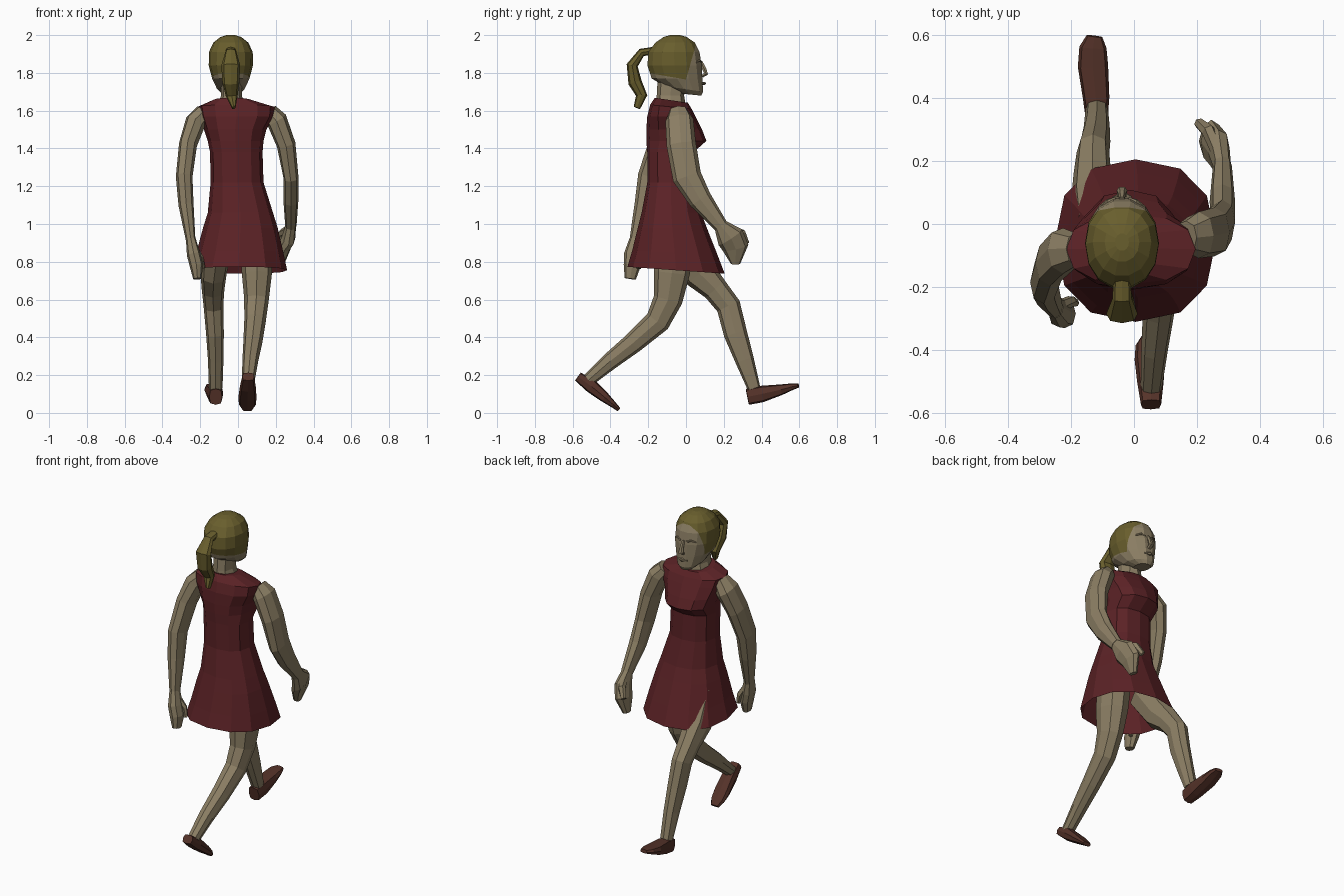
import bpy, bmesh, math
from mathutils import Vector


def material(name, rgb):
    m = bpy.data.materials.new(name)
    m.diffuse_color = (*rgb, 1)
    return m


SKIN = material("skin", (0.26, 0.21, 0.127))
RED = material("dark_red", (0.105, 0.016, 0.019))
HAIR = material("olive_blond", (0.14, 0.112, 0.026))
BROWN = material("shoe_brown", (0.09, 0.032, 0.022))


def loft(name, rings, mats, cap_start=True, cap_end=True):
    """Skin a list of equal-length point rings."""
    bm = bmesh.new()
    rows = [[bm.verts.new(p) for p in ring] for ring in rings]
    n = len(rows[0])
    for a, b in zip(rows, rows[1:]):
        for i in range(n):
            j = (i + 1) % n
            bm.faces.new((a[i], a[j], b[j], b[i]))
    if cap_start:
        bm.faces.new(rows[0])
    if cap_end:
        bm.faces.new(rows[-1])
    bmesh.ops.recalc_face_normals(bm, faces=bm.faces[:])
    me = bpy.data.meshes.new(name)
    bm.to_mesh(me)
    bm.free()
    for m in mats:
        me.materials.append(m)
    ob = bpy.data.objects.new(name, me)
    bpy.context.collection.objects.link(ob)
    return ob


def spow(v, p):
    return math.copysign(abs(v) ** p, v)


def level(z, x0, x1, y0, y1, tilt=0.0, n=12, p=0.85):
    """Rounded horizontal ring filling a box; tilt lifts it along y."""
    cx, cy, rx, ry = (x0 + x1) / 2, (y0 + y1) / 2, (x1 - x0) / 2, (y1 - y0) / 2
    out = []
    for i in range(n):
        a = 2 * math.pi * i / n
        y = cy + ry * spow(math.sin(a), p)
        out.append(Vector((cx + rx * spow(math.cos(a), p), y, z + tilt * (y - cy))))
    return out


def tube(name, path, mat, n=8, p=0.85):
    """Limb along (x, y, z, half width, half depth) stations."""
    pts = [Vector(s[:3]) for s in path]
    rings = []
    for i, s in enumerate(path):
        d = Vector()
        if i > 0:
            d += (pts[i] - pts[i - 1]).normalized()
        if i < len(pts) - 1:
            d += (pts[i + 1] - pts[i]).normalized()
        d.normalize()
        u = (Vector((1, 0, 0)) - d * d.x).normalized()
        v = d.cross(u)
        rings.append([pts[i] + u * s[3] * spow(math.cos(a), p) + v * s[4] * spow(math.sin(a), p)
                      for a in (2 * math.pi * k / n for k in range(n))])
    return loft(name, rings, [mat])


# Sleeveless dress with flared skirt, open at the hem
loft("dress", [
    level(0.755, -0.25, 0.26, -0.31, 0.205, -0.07),
    level(0.85, -0.22, 0.24, -0.285, 0.165, -0.04),
    level(0.98, -0.185, 0.21, -0.255, 0.11),
    level(1.06, -0.16, 0.185, -0.235, 0.08),
    level(1.22, -0.145, 0.135, -0.205, 0.045),
    level(1.38, -0.148, 0.13, -0.205, 0.04),
    level(1.44, -0.16, 0.135, -0.21, 0.108),
    level(1.50, -0.18, 0.15, -0.21, 0.085),
    level(1.57, -0.205, 0.19, -0.205, 0.05),
    level(1.62, -0.215, 0.195, -0.19, 0.03, -0.1),
    level(1.655, -0.13, 0.065, -0.165, 0.01, -0.15),
], [RED], cap_start=False)

# Neck
loft("neck", [
    level(1.62, -0.11, 0.04, -0.16, 0.0, n=8),
    level(1.68, -0.09, 0.02, -0.155, -0.01, n=8),
    level(1.77, -0.09, 0.02, -0.15, 0.0, n=8),
], [SKIN])

# Head, cut along the hairline, hair behind and above it
X = -0.038
head = loft("head", [
    level(z, X - r, X + r, a, b, t, n=14, p=0.95) for z, r, a, b, t in (
        (1.685, 0.042, -0.03, 0.082, -0.1), (1.715, 0.073, -0.115, 0.093, -0.15),
        (1.77, 0.099, -0.185, 0.09, 0), (1.84, 0.117, -0.208, 0.086, 0),
        (1.91, 0.116, -0.202, 0.075, 0), (1.96, 0.093, -0.165, 0.05, 0),
        (1.99, 0.055, -0.12, 0.005, 0), (2.0, 0.022, -0.085, -0.03, 0))],
    [SKIN, HAIR])
bm = bmesh.new()
bm.from_mesh(head.data)
planes = [(Vector((0, 0.055, 1.96)), Vector((0, -0.96, 0.27)).normalized()),
          (Vector((0, 0.0, 1.765)), Vector((0, 0.17, 0.985)).normalized())]
for co, no in planes:
    bmesh.ops.bisect_plane(bm, geom=bm.verts[:] + bm.edges[:] + bm.faces[:],
                           plane_co=co, plane_no=no)
for f in bm.faces:
    c = f.calc_center_median()
    f.material_index = int(all((c - co).dot(no) > 0 for co, no in planes))
bm.to_mesh(head.data)
bm.free()

# Facial relief
tube("nose", [(X, 0.078, 1.86, 0.009, 0.01), (X, 0.097, 1.82, 0.012, 0.012),
              (X, 0.106, 1.795, 0.017, 0.013), (X, 0.086, 1.782, 0.014, 0.008)], SKIN, 6)
tube("lips", [(X - 0.03, 0.084, 1.744, 0.004, 0.004), (X, 0.094, 1.744, 0.012, 0.01),
              (X + 0.03, 0.084, 1.744, 0.004, 0.004)], SKIN, 6)
for s, side in ((-1, "left"), (1, "right")):
    tube(side + "_brow", [(X + s * 0.02, 0.08, 1.858, 0.006, 0.006),
                          (X + s * 0.045, 0.072, 1.866, 0.007, 0.006),
                          (X + s * 0.072, 0.054, 1.855, 0.004, 0.005)], SKIN, 6)

# Ponytail
tube("ponytail", [(X, -0.17, 1.918, 0.028, 0.02), (X, -0.235, 1.908, 0.03, 0.022),
                  (X, -0.285, 1.84, 0.05, 0.03), (X, -0.27, 1.75, 0.045, 0.036),
                  (X + 0.005, -0.235, 1.68, 0.032, 0.03),
                  (X + 0.015, -0.26, 1.615, 0.01, 0.018)], HAIR)

# Arms: right swings forward, left swings back
tube("right_arm", [(0.165, -0.04, 1.595, 0.045, 0.05), (0.205, -0.035, 1.55, 0.056, 0.074),
                   (0.255, -0.025, 1.42, 0.05, 0.078), (0.28, 0.005, 1.25, 0.04, 0.077),
                   (0.28, 0.075, 1.13, 0.04, 0.062), (0.28, 0.185, 0.99, 0.03, 0.038)], SKIN)
tube("right_hand", [(0.28, 0.18, 0.995, 0.028, 0.036), (0.268, 0.235, 0.93, 0.036, 0.075),
                    (0.245, 0.262, 0.875, 0.034, 0.07), (0.225, 0.262, 0.79, 0.02, 0.025)], SKIN)
tube("right_thumb", [(0.268, 0.225, 0.97, 0.022, 0.025), (0.235, 0.295, 0.95, 0.022, 0.024),
                     (0.205, 0.32, 0.9, 0.016, 0.016)], SKIN, 6)
tube("left_arm", [(-0.18, -0.08, 1.595, 0.045, 0.05), (-0.225, -0.085, 1.54, 0.055, 0.074),
                  (-0.265, -0.125, 1.42, 0.048, 0.074), (-0.285, -0.185, 1.25, 0.044, 0.07),
                  (-0.275, -0.215, 1.1, 0.04, 0.058), (-0.25, -0.265, 0.91, 0.025, 0.035)], SKIN)
tube("left_hand", [(-0.25, -0.265, 0.92, 0.026, 0.034), (-0.235, -0.28, 0.84, 0.036, 0.048),
                   (-0.22, -0.285, 0.78, 0.036, 0.045), (-0.215, -0.295, 0.71, 0.022, 0.03)], SKIN)
tube("left_thumb", [(-0.235, -0.26, 0.88, 0.018, 0.02), (-0.2, -0.245, 0.82, 0.018, 0.018),
                    (-0.185, -0.25, 0.765, 0.012, 0.012)], SKIN, 6)

# Legs: left strides forward, right trails behind
tube("left_leg", [(-0.11, -0.03, 0.9, 0.085, 0.1), (-0.13, 0.07, 0.74, 0.07, 0.09),
                  (-0.132, 0.155, 0.655, 0.06, 0.068), (-0.13, 0.225, 0.565, 0.052, 0.065),
                  (-0.122, 0.262, 0.42, 0.047, 0.062), (-0.118, 0.31, 0.28, 0.041, 0.05),
                  (-0.118, 0.36, 0.13, 0.036, 0.034)], SKIN)
tube("right_leg", [(0.095, -0.06, 0.92, 0.085, 0.1), (0.1, -0.075, 0.74, 0.08, 0.095),
                   (0.098, -0.095, 0.6, 0.065, 0.077), (0.09, -0.15, 0.485, 0.057, 0.067),
                   (0.078, -0.28, 0.37, 0.05, 0.055), (0.065, -0.4, 0.275, 0.042, 0.046),
                   (0.055, -0.515, 0.175, 0.034, 0.034)], SKIN)

# Shoes
tube("left_shoe", [(-0.118, 0.325, 0.085, 0.034, 0.043), (-0.12, 0.4, 0.1, 0.042, 0.044),
                   (-0.13, 0.5, 0.122, 0.048, 0.029), (-0.13, 0.56, 0.138, 0.043, 0.018),
                   (-0.125, 0.595, 0.145, 0.025, 0.011)], BROWN, 8, 0.6)
tube("right_shoe", [(0.054, -0.572, 0.192, 0.032, 0.026), (0.052, -0.5, 0.14, 0.042, 0.036),
                    (0.05, -0.43, 0.082, 0.048, 0.027), (0.05, -0.385, 0.044, 0.045, 0.017),
                    (0.05, -0.355, 0.017, 0.026, 0.011)], BROWN, 8, 0.6)
